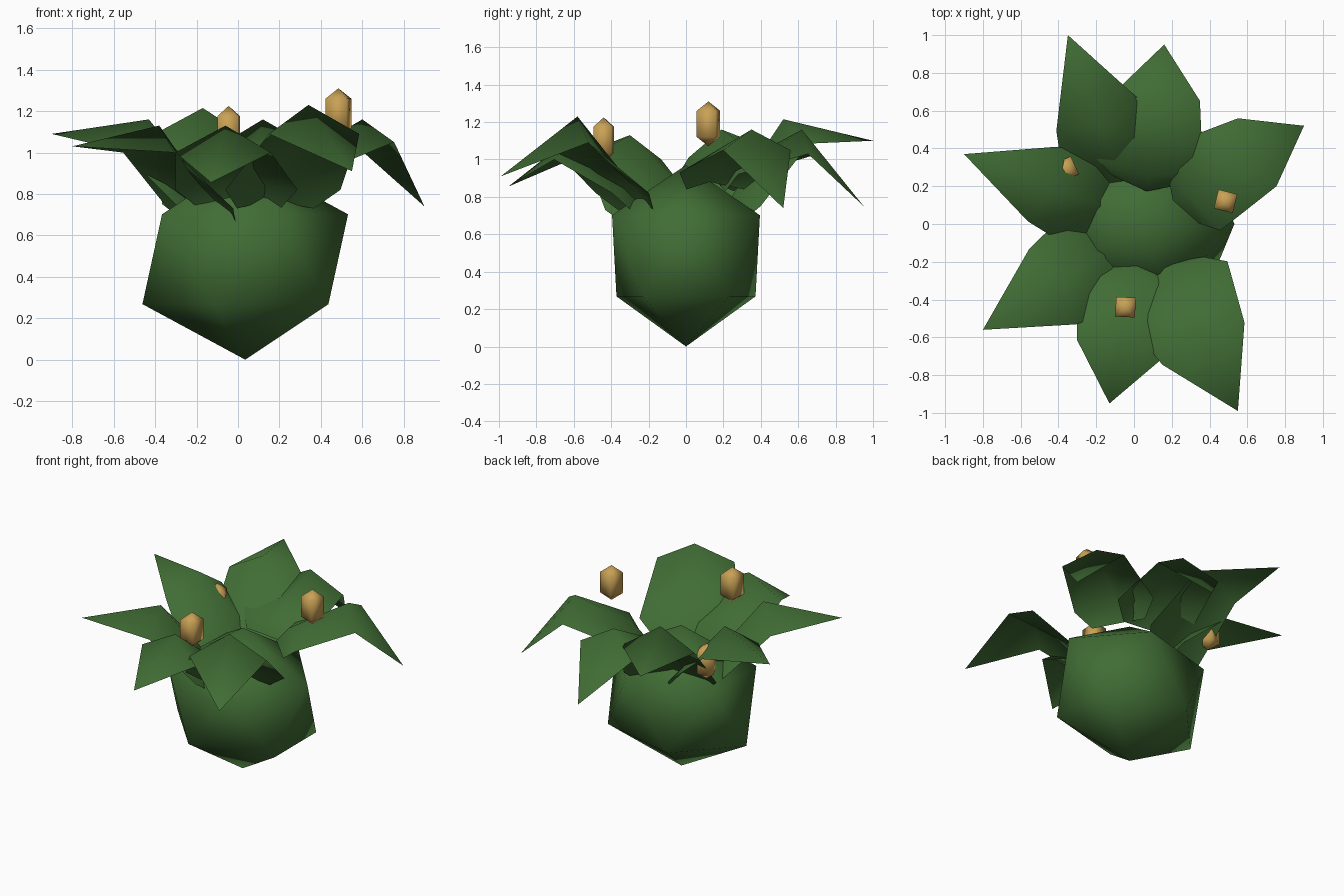
import bpy, bmesh, math
from mathutils import Vector, Matrix

cube = bpy.data.objects.get("Cube")
if cube:
    bpy.data.objects.remove(cube)


def material(name, color):
    mat = bpy.data.materials.new(name)
    mat.use_nodes = True
    mat.diffuse_color = color
    mat.node_tree.nodes["Principled BSDF"].inputs["Base Color"].default_value = color
    return mat


green = material("leaf green", (0.052, 0.152, 0.035, 1))
gold = material("bud gold", (0.58, 0.355, 0.09, 1))


def add_object(name, bm, mat):
    for face in bm.faces:
        face.smooth = True
    mesh = bpy.data.meshes.new(name)
    bm.to_mesh(mesh)
    bm.free()
    mesh.materials.append(mat)
    obj = bpy.data.objects.new(name, mesh)
    bpy.context.collection.objects.link(obj)
    return obj


# Bulb: a coarse, slightly squashed ball standing on its point, narrower below
bm = bmesh.new()
bmesh.ops.create_icosphere(bm, subdivisions=1, radius=1)
bmesh.ops.scale(bm, vec=(0.555, 0.46, 0.485), verts=bm.verts)
for vert in bm.verts:
    vert.co.y *= 0.95 if vert.co.z < 0 else 1.01
bmesh.ops.translate(bm, vec=(0.035, 0, 0.485), verts=bm.verts)
add_object("bulb", bm, green)


# Leaf: rows of left, ridge and right points that meet in a tip
def leaf(name, ridge, tip, drop, base_z, width=1.0):
    ridge, tip = Vector(ridge), Vector(tip)
    ahead = tip - ridge
    ahead.z = 0
    ahead.normalize()
    side = Vector((-ahead.y, ahead.x, 0)) * width
    shoulder = ridge + ahead * 0.06 - Vector((0, 0, drop))
    # A leaf that hangs lower at the tip sits higher and further in at the base
    low = shoulder - ahead * (0.33 + 0.4 * (base_z - 0.73))
    low.z = base_z + 0.09
    base = low - ahead * 0.08
    base.z = base_z
    crease = Vector((0, 0, 0.04)) - ahead * 0.06
    rows = [
        (base + side * 0.2, base + crease, base - side * 0.2),
        (low + side * 0.3, low + crease, low - side * 0.3),
        (shoulder + side * 0.235, ridge, shoulder - side * 0.235),
    ]
    bm = bmesh.new()
    grid = [[bm.verts.new(p) for p in row] for row in rows]
    end = bm.verts.new(tip)
    for a, b in zip(grid, grid[1:]):
        for i in range(2):
            bm.faces.new((b[i], b[i + 1], a[i + 1], a[i]))
    for i in range(2):
        bm.faces.new((end, grid[-1][i + 1], grid[-1][i]))
    add_object(name, bm, green)


leaf("back_right_leaf", (-0.17, 0.52, 1.215), (-0.35, 1.0, 1.10), 0.13, 0.66)
leaf("back_leaf", (0.12, 0.62, 1.16), (0.16, 0.95, 0.75), 0.13, 0.83, 0.95)
leaf("back_left_leaf", (0.60, 0.35, 1.16), (0.90, 0.52, 0.74), 0.11, 0.84, 0.88)
leaf("front_left_leaf", (0.34, -0.58, 1.23), (0.55, -0.99, 0.91), 0.14, 0.73, 1.04)
leaf("front_leaf", (-0.06, -0.60, 1.13), (-0.13, -0.95, 0.855), 0.13, 0.73)
leaf("front_right_leaf", (-0.38, -0.30, 1.13), (-0.80, -0.56, 1.03), 0.13, 0.64)
leaf("right_leaf", (-0.43, 0.19, 1.16), (-0.90, 0.37, 1.09), 0.15, 0.66, 0.9)


# Bud: a square prism with a point at both ends
def bud(name, center, turn, radius):
    bm = bmesh.new()
    rings = []
    for z in (-0.07, 0.07):
        rings.append([bm.verts.new((radius * math.cos(a), radius * math.sin(a), z))
                      for a in (math.pi / 4 + math.pi / 2 * i for i in range(4))])
    bottom = bm.verts.new((0, 0, -0.12))
    top = bm.verts.new((0, 0, 0.12))
    for i in range(4):
        j = (i + 1) % 4
        bm.faces.new((rings[0][i], rings[0][j], rings[1][j], rings[1][i]))
        bm.faces.new((rings[1][i], rings[1][j], top))
        bm.faces.new((rings[0][j], rings[0][i], bottom))
    bmesh.ops.transform(bm, verts=bm.verts, matrix=Matrix.Translation(center)
                        @ Matrix.Rotation(math.radians(turn), 4, "Z"))
    add_object(name, bm, gold)


bud("left_bud", (0.485, 0.12, 1.19), -14, 0.073)
bud("front_bud", (-0.045, -0.44, 1.105), -3, 0.074)
bud("right_bud", (-0.36, 0.29, 0.94), 25, 0.073)
